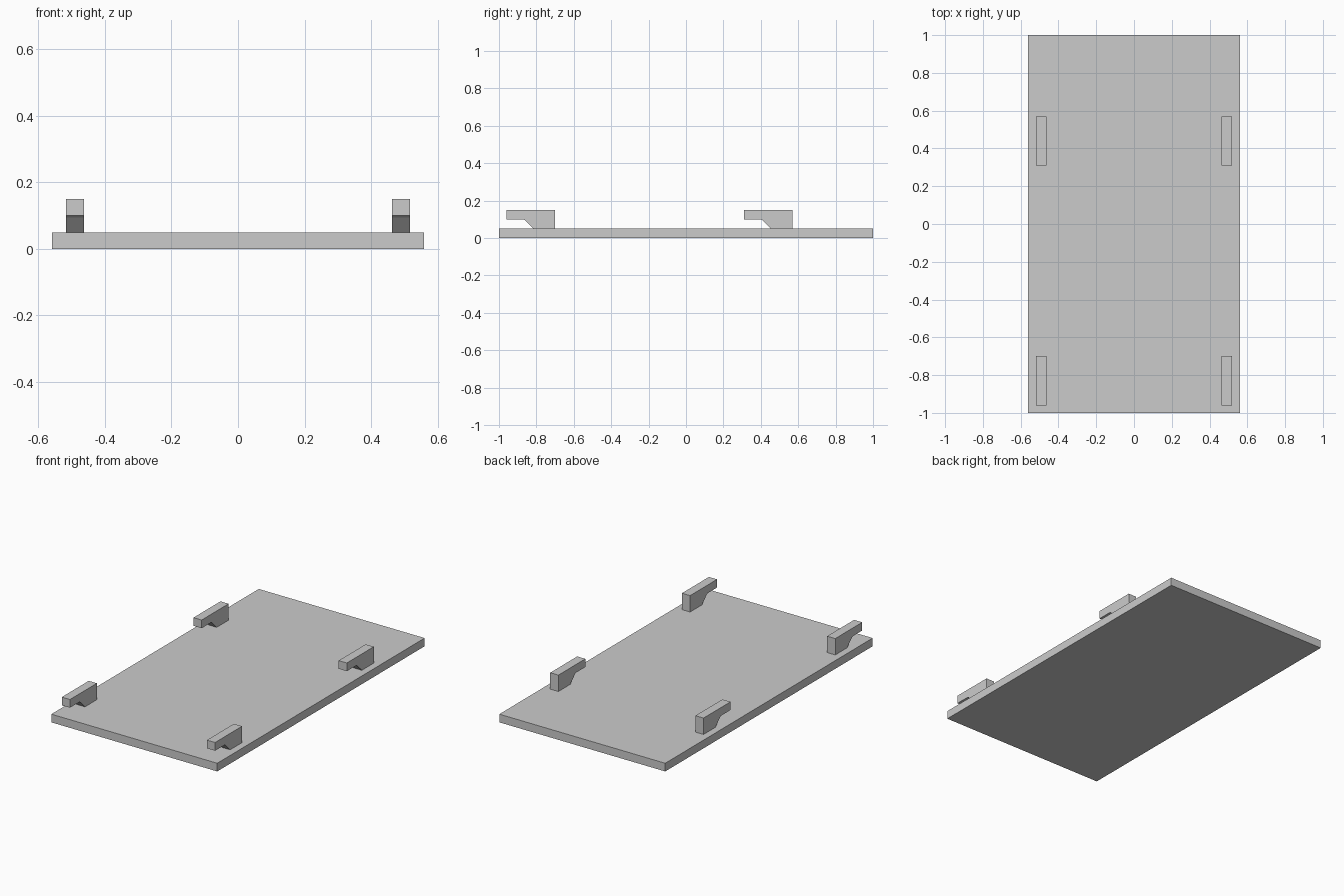
import bpy
import bmesh

cube = bpy.data.objects.get("Cube")
if cube:
    bpy.data.objects.remove(cube, do_unlink=True)

GREY = (0.6, 0.6, 0.6, 1.0)
grey = bpy.data.materials.new("plain grey")
grey.use_nodes = True
grey.diffuse_color = GREY
grey.node_tree.nodes["Principled BSDF"].inputs["Base Color"].default_value = GREY


def extruded_profile(name, profile, x_min, x_max):
    """Extrude a (y, z) outline along x."""
    bm = bmesh.new()
    face = bm.faces.new([bm.verts.new((x_min, y, z)) for y, z in profile])
    new = bmesh.ops.extrude_face_region(bm, geom=[face])["geom"]
    verts = [v for v in new if isinstance(v, bmesh.types.BMVert)]
    bmesh.ops.translate(bm, verts=verts, vec=(x_max - x_min, 0, 0))
    bmesh.ops.recalc_face_normals(bm, faces=bm.faces)
    mesh = bpy.data.meshes.new(name)
    bm.to_mesh(mesh)
    bm.free()
    mesh.materials.append(grey)
    obj = bpy.data.objects.new(name, mesh)
    bpy.context.collection.objects.link(obj)
    return obj


# Flat base plate
THICK = 0.05
extruded_profile("base_plate", [(-1, 0), (1, 0), (1, THICK), (-1, THICK)], -0.56, 0.56)

# Hook outline: upright foot, sloped throat, overhanging tip with a slight lip
HOOK = [(0, 0.10), (0, 0.15), (0.26, 0.15), (0.26, THICK),
        (0.145, THICK), (0.10, 0.095), (0.09, 0.10)]

# Four hooks, two on each side
for row, y_tip in (("front", -0.96), ("back", 0.31)):
    outline = [(y_tip + y, z) for y, z in HOOK]
    for side, x_mid in (("left", 0.49), ("right", -0.49)):
        extruded_profile(f"{row}_{side}_hook", outline, x_mid - 0.0275, x_mid + 0.0275)
